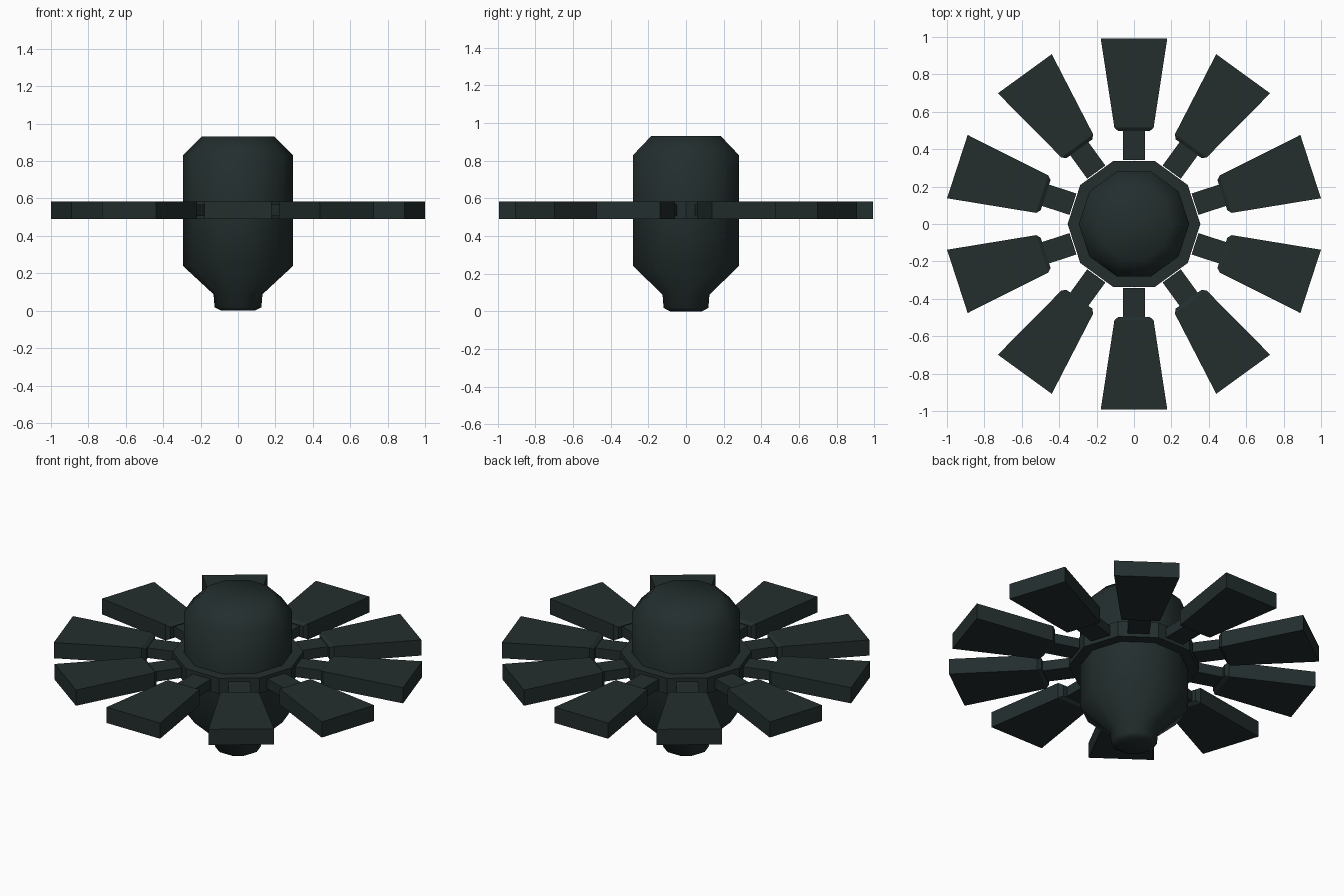
import bpy, math
from mathutils import Matrix

if "Cube" in bpy.data.objects:
    bpy.data.objects.remove(bpy.data.objects["Cube"])

N = 10          # sides and blades
ZC = 0.537      # height of the blade plane

mat = bpy.data.materials.new("dark green grey")
mat.diffuse_color = (0.017, 0.027, 0.027, 1)
mat.use_nodes = True
mat.node_tree.nodes["Principled BSDF"].inputs["Base Color"].default_value = mat.diffuse_color


def make(name, verts, faces, smooth=False):
    me = bpy.data.meshes.new(name)
    me.from_pydata(verts, [], faces)
    me.materials.append(mat)
    for p in me.polygons:
        p.use_smooth = smooth
    ob = bpy.data.objects.new(name, me)
    bpy.context.collection.objects.link(ob)
    return ob


def loft(name, sections, smooth=False):
    """Bridge a list of equal-length loops and cap both ends."""
    n = len(sections[0])
    verts = [v for s in sections for v in s]
    faces = [list(range(n))[::-1]]
    for k in range(len(sections) - 1):
        a, b = k * n, (k + 1) * n
        faces += [(a + i, a + (i + 1) % n, b + (i + 1) % n, b + i) for i in range(n)]
    faces.append([(len(sections) - 1) * n + i for i in range(n)])
    return make(name, verts, faces, smooth)


def ring(r, z):
    return [(r * math.cos(2 * math.pi * i / N), r * math.sin(2 * math.pi * i / N), z)
            for i in range(N)]


# Smooth central body with tapered nozzle
loft("central_body", [ring(r, z) for r, z in
     [(0.09, 0.0), (0.125, 0.018), (0.131, 0.088), (0.295, 0.24),
      (0.295, 0.83), (0.195, 0.93)]], smooth=True)

# Flat collar around the body
loft("collar", [ring(0.355, ZC - 0.047), ring(0.355, ZC + 0.047)])


# Blades: narrow stem, shoulder, then flaring paddle
def rect(r, w, h):
    return [(r, -w, -h), (r, w, -h), (r, w, h), (r, -w, h)]


profile = [rect(0.343, 0.06, 0.03), rect(0.497, 0.06, 0.03), rect(0.497, 0.085, 0.034),
           rect(0.516, 0.105, 0.047), rect(0.993, 0.178, 0.047)]
for i in range(N):
    blade = loft("blade_%d" % (i + 1), profile)
    angle = math.radians(18 + 36 * i)
    blade.data.transform(Matrix.Translation((0, 0, ZC)) @ Matrix.Rotation(angle, 4, 'Z'))
